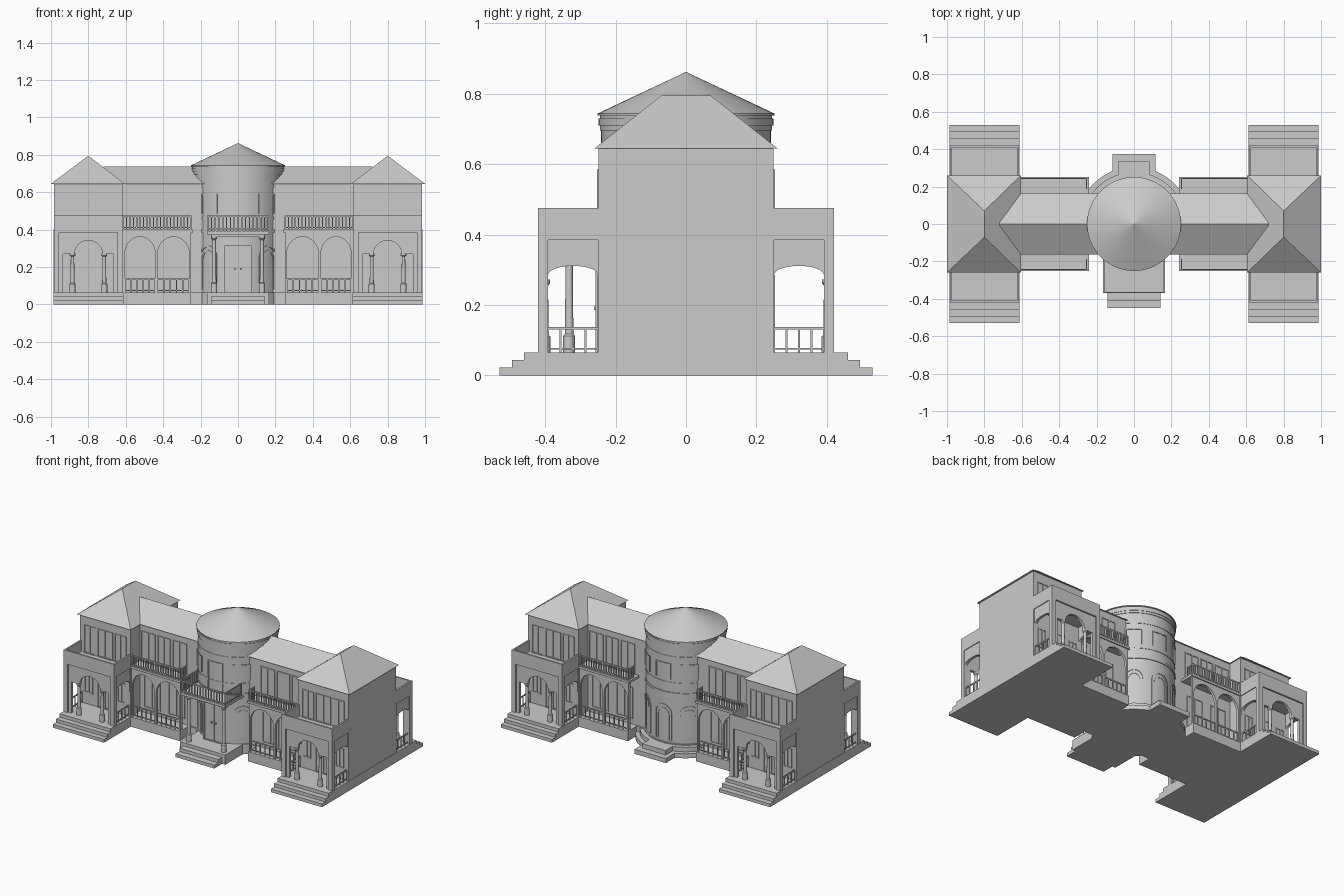
import bpy, bmesh
from math import sin, cos, pi, radians

if "Cube" in bpy.data.objects:
    bpy.data.objects.remove(bpy.data.objects["Cube"])


def finish(name, bm, mirror="", smooth=False):
    bmesh.ops.recalc_face_normals(bm, faces=bm.faces)
    me = bpy.data.meshes.new(name)
    bm.to_mesh(me)
    bm.free()
    ob = bpy.data.objects.new(name, me)
    bpy.context.collection.objects.link(ob)
    if mirror:
        m = ob.modifiers.new("mirror", "MIRROR")
        m.use_axis = ("x" in mirror, "y" in mirror, False)
        m.use_mirror_merge = False
    if smooth:
        bpy.context.view_layer.objects.active = ob
        ob.select_set(True)
        bpy.ops.object.shade_smooth_by_angle(angle=radians(25))
        ob.select_set(False)
    return ob


def boxes(name, items, mirror=""):
    """Each item is x0, x1, y0, y1, z0, z1."""
    bm = bmesh.new()
    for x0, x1, y0, y1, z0, z1 in items:
        vs = bmesh.ops.create_cube(bm, size=1)["verts"]
        for v in vs:
            v.co = (x0 + (v.co.x + .5) * (x1 - x0), y0 + (v.co.y + .5) * (y1 - y0),
                    z0 + (v.co.z + .5) * (z1 - z0))
    return finish(name, bm, mirror)


def prism(name, outline, axis, a0, a1, mirror=""):
    """Extrude a 2D outline along an axis from a0 to a1."""
    place = {"x": lambda p, a: (a, p[0], p[1]), "y": lambda p, a: (p[0], a, p[1]),
             "z": lambda p, a: (p[0], p[1], a)}[axis]
    bm = bmesh.new()
    f = [bm.verts.new(place(p, a0)) for p in outline]
    b = [bm.verts.new(place(p, a1)) for p in outline]
    n = len(f)
    bm.faces.new(f)
    bm.faces.new(b[::-1])
    for i in range(n):
        bm.faces.new((f[i], b[i], b[(i + 1) % n], f[(i + 1) % n]))
    return finish(name, bm, mirror)


def lathe(name, profile, n=64, at=(0, 0), mirror=""):
    bm = bmesh.new()
    rings = [[bm.verts.new((at[0] + r * cos(2 * pi * i / n), at[1] + r * sin(2 * pi * i / n), z))
              for i in range(n)] for r, z in profile]
    for a, b in zip(rings, rings[1:]):
        for i in range(n):
            bm.faces.new((a[i], a[(i + 1) % n], b[(i + 1) % n], b[i]))
    bm.faces.new(rings[0])
    bm.faces.new(rings[-1])
    return finish(name, bm, mirror, True)


def arch(x0, x1, spring, rise, n=16):
    c, a = (x0 + x1) / 2, (x1 - x0) / 2
    return [(c - a * cos(pi * i / n), spring + rise * sin(pi * i / n)) for i in range(n + 1)]


def railing(a0, a1, c, z0, z1, n, along="x", w=.003):
    """Top rail, foot rail and balusters as box items."""
    spans = [(a0, a1, z1 - .008, z1), (a0, a1, z0 + .008, z0 + .013)]
    for i in range(n + 1):
        p = a0 + (a1 - a0) * i / n
        spans.append((p - w, p + w, z0, z1))
    if along == "x":
        return [(s, e, c - w, c + w, b, t) for s, e, b, t in spans]
    return [(c - w, c + w, s, e, b, t) for s, e, b, t in spans]


def window(x0, x1, z0, z1, y, panes=2, w=.006):
    """Projecting frame with mullions on a front wall."""
    out = [(x0, x1, y - .005, y + .01, z0, z0 + w), (x0, x1, y - .005, y + .01, z1 - w, z1)]
    for i in range(panes + 1):
        p = x0 + (x1 - x0 - w) * i / panes
        out.append((p, p + w, y - .005, y + .01, z0, z1))
    return out


def curved_frame(name, deg, half, z0, spring, rise, r=.246, w=.008):
    """Window frame wrapped onto the round tower."""
    def loop(h, b, k):
        return [(-h, b)] + arch(-h, h, spring + k, rise) + [(h, b)]
    o, inn = loop(half, z0, 0), loop(half - w, z0, -w)
    bm = bmesh.new()

    def put(p, rr):
        t = radians(deg) + p[0] / r
        return bm.verts.new((rr * cos(t), rr * sin(t), p[1]))
    quads = [[put(p, r) for p in o], [put(p, r) for p in inn],
             [put(p, r - .012) for p in inn], [put(p, r - .012) for p in o]]
    for k in range(4):
        a, b = quads[k], quads[(k + 1) % 4]
        for i in range(len(o) - 1):
            bm.faces.new((a[i], a[i + 1], b[i + 1], b[i]))
    # centre mullion
    m = [put((s * .003, z), r) for s, z in
         ((-1, z0), (1, z0), (1, spring + rise - .004), (-1, spring + rise - .004))]
    bm.faces.new(m)
    return finish(name, bm)


F = .065   # ground floor level
B = .40    # balcony level
E = .645   # eave level

# plinths and wing steps
boxes("wing_plinth", [(.612, .987, -.425, .425, 0, F)], "x")
boxes("link_plinth", [(-.615, -.25, -.25, .25, 0, F), (.25, .615, -.25, .25, 0, F),
                      (-.25, .25, -.16, .16, 0, F)])
boxes("wing_steps", [(.612, .987, -.425 - .035 * (i + 1), -.42 - .035 * i, 0, F - .0217 * i)
                     for i in range(3)], "xy")

# main bodies
boxes("wing_body", [(.615, .985, -.248, .248, F, E)], "x")
boxes("link_body", [(-.62, .62, -.15, .15, F, E)])

# roofs
bm = bmesh.new()
v = [bm.verts.new(p) for p in ((.605, -.26, E), (1, -.26, E), (1, .26, E), (.605, .26, E),
                               (.8, -.07, .795), (.8, .07, .795))]
for f in ((0, 1, 4), (1, 2, 5, 4), (2, 3, 5), (3, 0, 4, 5), (3, 2, 1, 0)):
    bm.faces.new([v[i] for i in f])
finish("wing_hip_roof", bm, "x")
prism("link_roof", [(-.162, E), (.162, E), (0, .737)], "x", -.72, .72)

# wing porches: front arch wall, side arch walls, posts, slab, parapet
front = ([(.64, .39), (.64, F), (.665, F), (.665, .27)] + arch(.725, .875, .27, .072)
         + [(.935, .27), (.935, F), (.96, F), (.96, .39)])
prism("porch_front_wall", front, "y", -.41, -.392, "xy")
side = [(-.41, .39), (-.41, F), (-.392, F)] + arch(-.392, -.25, .285, .026) + [(-.245, F), (-.245, .39)]
prism("porch_outer_wall", side, "x", .962, .980, "xy")
prism("porch_inner_wall", side, "x", .620, .638, "xy")
boxes("porch_posts", [(x, x + .028, y, y + .028, F, .39) for x in (.615, .957)
                      for y in (-.42, -.248)]
      + [(.98, .986, -.25, -.22, F, B), (.612, .618, -.25, -.22, F, B)], "xy")
boxes("porch_slab", [(.615, .985, -.42, -.24, .385, B)], "xy")
boxes("porch_parapet", [(.615, .985, -.42, -.409, B, .475), (.615, .626, -.42, -.24, B, .475),
                        (.974, .985, -.42, -.24, B, .475)], "xy")
column = [(.016, F), (.016, F + .045), (.011, F + .05), (.009, .255), (.015, .262), (.015, .272)]
for x in (.715, .885):
    lathe("porch_column", column, 16, (x, -.401), "xy")
boxes("porch_side_railing", railing(-.392, -.25, .971, F, .138, 4, "y")
      + railing(-.392, -.25, .629, F, .138, 4, "y"), "xy")

# wing doors and windows
boxes("wing_windows", window(.745, .855, F, .285, -.248) + window(.65, .71, .14, .27, -.248)
      + window(.89, .95, .14, .27, -.248) + window(.645, .73, B, .585, -.248)
      + window(.745, .855, B, .585, -.248) + window(.87, .955, B, .585, -.248), "xy")

# link arcades, balconies and windows
arcade = ([(.25, .39), (.25, F), (.26, F)] + arch(.26, .43, .27, .092) + [(.43, F), (.443, F)]
          + arch(.443, .605, .27, .092) + [(.605, F), (.617, F), (.617, .39)])
arcade.insert(3, (.26, F + .001))
prism("link_arcade", arcade, "y", -.243, -.225, "xy")
boxes("link_balcony_slab", [(.24, .617, -.25, -.14, .385, B)], "xy")
boxes("arcade_railing", railing(.262, .43, -.235, F, .138, 5)
      + railing(.443, .605, -.235, F, .138, 5), "xy")
boxes("link_balcony_railing", railing(.252, .614, -.243, B, .475, 20)
      + railing(-.243, -.19, .254, B, .475, 3, "y"), "xy")
boxes("link_windows", window(.285, .405, .10, .31, -.15) + window(.465, .585, .10, .31, -.15)
      + window(.27, .375, B, .6, -.15) + window(.39, .485, B, .6, -.15)
      + window(.50, .605, B, .6, -.15), "xy")

# round tower with bands, cornice and cone roof
lathe("tower", [(.25, 0), (.25, F), (.241, F), (.241, .385), (.246, .385), (.246, .40),
                (.241, .40), (.241, .455), (.244, .455), (.244, .467), (.241, .467),
                (.241, .625), (.244, .625), (.244, .64), (.241, .64), (.241, .695),
                (.245, .695), (.245, .71), (.248, .71), (.248, .73), (.245, .73), (.245, .742)])
lathe("tower_roof", [(.251, .738), (.251, .744), (.0005, .862)])
for d in (50, 90, 130, 228, 312):
    curved_frame("tower_arched_window", d, .062, .08, .25, .065)
    curved_frame("tower_arched_window_inner", d, .045, .08, .24, .05, r=.244)
for d in (50, 90, 130, 230, 310):
    curved_frame("tower_upper_window", d, .055, .485, .59, 0)
curved_frame("tower_balcony_door", 270, .055, .40, .59, 0)

# rounded back terrace with steps
for name, r, x, y, h in (("back_step_lower", .305, .115, .375, .03),
                         ("back_step_upper", .277, .085, .335, .06)):
    prism(name, [(r * cos(pi * i / 40), r * sin(pi * i / 40)) for i in range(41)], "z", 0, h)
    boxes(name + "_landing", [(-x, x, .2, y, 0, h)])

# front portico with door, columns, balcony and steps
boxes("portico_plinth", [(-.165, .165, -.37, -.15, 0, F)])
boxes("portico_steps", [(-.142, .142, -.37 - .04 * (i + 1), -.36 - .04 * i, 0, .044 - .022 * i)
                        for i in range(2)])
boxes("portico_slab", [(-.165, .165, -.37, -.16, .375, .392)])
boxes("portico_beam", [(-.142, .142, -.345, -.315, .36, .376),
                       (-.142, -.115, -.345, -.2, .36, .376), (.115, .142, -.345, -.2, .36, .376)])
lathe("portico_column", [(.017, F), (.017, .112), (.012, .118), (.010, .345), (.016, .352), (.016, .365)],
      16, (.128, -.332), "x")
boxes("portico_railing", railing(-.162, .162, -.367, .392, .475, 16)
      + railing(-.367, -.2, -.162, .392, .475, 8, "y")
      + railing(-.367, -.2, .162, .392, .475, 8, "y"))
boxes("front_door", [(-.07, .07, -.252, -.2, F, .31)] + window(-.072, .072, F, .314, -.252)
      + [(-.018, -.012, -.262, -.25, .185, .195), (.012, .018, -.262, -.25, .185, .195)])
